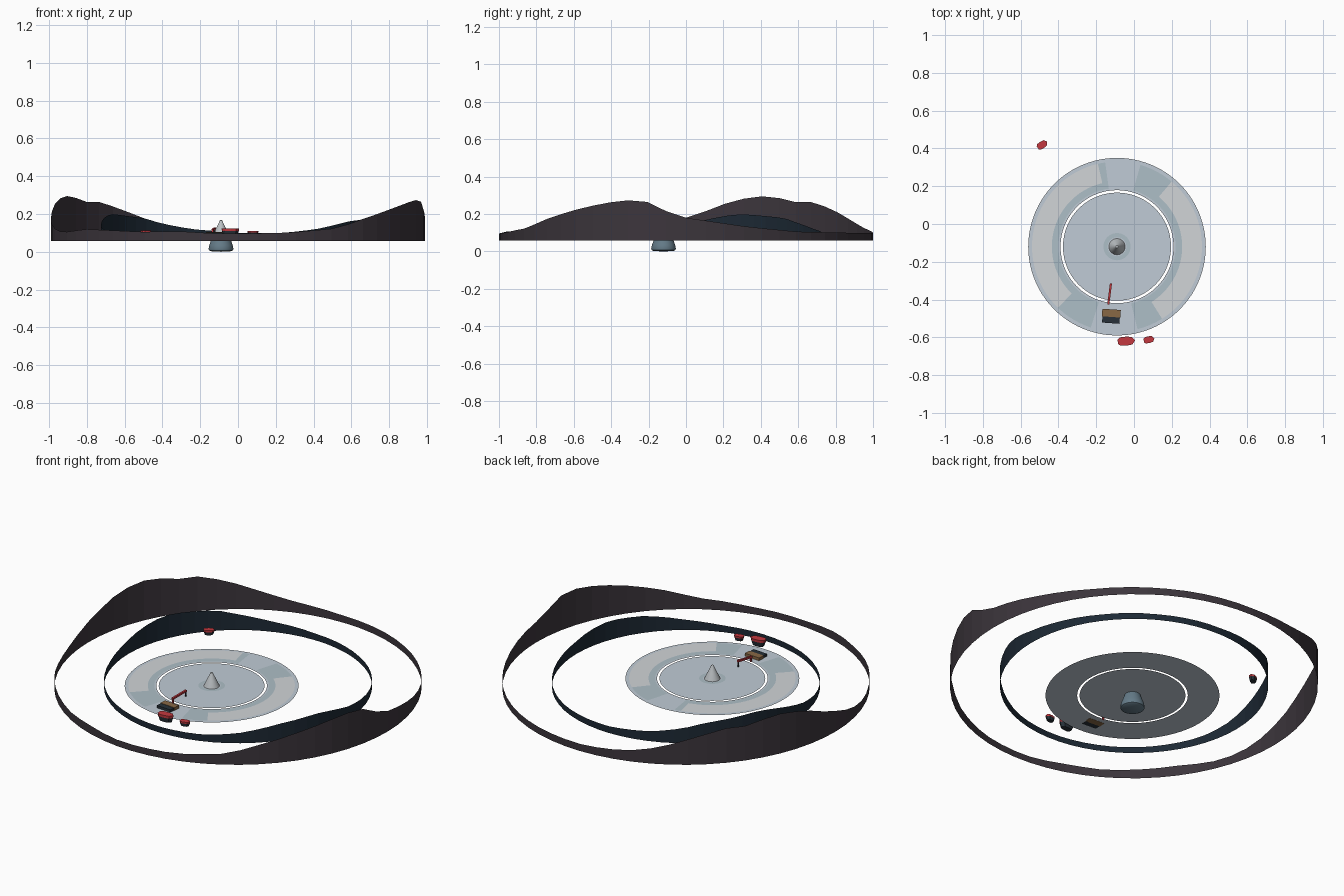
import bpy, bmesh, math
from mathutils import Matrix, Vector

if "Cube" in bpy.data.objects:
    bpy.data.objects.remove(bpy.data.objects["Cube"])

CX, CY, SEA = -0.09, -0.12, 0.087


def material(name, rgb):
    m = bpy.data.materials.new(name)
    m.diffuse_color = (*rgb, 1)
    m.use_nodes = True
    m.node_tree.nodes["Principled BSDF"].inputs["Base Color"].default_value = m.diffuse_color
    return m


ROCK = material("dusk_rock", (0.045, 0.036, 0.045))
NAVY = material("navy_rock", (0.012, 0.022, 0.035))
WATER = material("pale_water", (0.53, 0.6, 0.67))
PALE = material("pale_ice", (0.64, 0.66, 0.68))
BLUE = material("blue_ice", (0.42, 0.52, 0.57))
STEEL = material("light_steel", (0.5, 0.53, 0.55))
DEEP = material("submerged_blue", (0.13, 0.2, 0.25))
RED = material("red_paint", (0.55, 0.04, 0.05))
DARK = material("dark_hull", (0.02, 0.03, 0.04))
WOOD = material("brown_deck", (0.25, 0.14, 0.06))


def finish(name, bm, mats, smooth=False):
    bmesh.ops.recalc_face_normals(bm, faces=bm.faces)
    me = bpy.data.meshes.new(name)
    bm.to_mesh(me)
    bm.free()
    for m in mats:
        me.materials.append(m)
    ob = bpy.data.objects.new(name, me)
    bpy.context.collection.objects.link(ob)
    if smooth:
        for o in bpy.context.selected_objects:
            o.select_set(False)
        ob.select_set(True)
        bpy.context.view_layer.objects.active = ob
        bpy.ops.object.shade_smooth_by_angle(angle=math.radians(30))
    return ob


def interp(keys, a):
    pts = keys + [(keys[0][0] + 360, keys[0][1])]
    a = (a - keys[0][0]) % 360 + keys[0][0]
    for (a0, h0), (a1, h1) in zip(pts, pts[1:]):
        if a0 <= a <= a1:
            return h0 + (h1 - h0) * (a - a0) / (a1 - a0)


def ridge(name, rx, ry, base, keys, mat, n=60):
    """Upright curtain ring whose skyline follows (angle, height) keys."""
    bm = bmesh.new()
    rows = []
    for i in range(n):
        a = 360 * i / n
        x, y = rx * math.cos(math.radians(a)), ry * math.sin(math.radians(a))
        rows.append((bm.verts.new((x, y, base)), bm.verts.new((x, y, interp(keys, a)))))
    for i in range(n):
        (a, b), (c, d) = rows[i], rows[(i + 1) % n]
        bm.faces.new((a, c, d, b))
    return finish(name, bm, [mat])


def arc(name, r0, r1, a0, a1, z, mat):
    """Flat ring sector around the capsule."""
    bm = bmesh.new()
    n = max(4, int((a1 - a0) / 4))
    prev = None
    for i in range(n + 1):
        a = math.radians(a0 + (a1 - a0) * i / n)
        cur = [bm.verts.new((CX + r * math.cos(a), CY + r * math.sin(a), z)) for r in (r0, r1)]
        if prev:
            bm.faces.new((prev[0], prev[1], cur[1], cur[0]))
        prev = cur
    bmesh.ops.remove_doubles(bm, verts=bm.verts, dist=1e-5)
    ob = finish(name, bm, [mat])
    if ob.data.polygons[0].normal.z < 0:
        ob.data.flip_normals()
    return ob


def box(name, c, size, mat, rot=0):
    bm = bmesh.new()
    bmesh.ops.create_cube(bm, size=1, matrix=Matrix.Translation(c)
                          @ Matrix.Rotation(math.radians(rot), 4, 'Z') @ Matrix.Diagonal((*size, 1)))
    return finish(name, bm, [mat])


def beam(name, p, q, w, mat):
    p, q = Vector(p), Vector(q)
    bm = bmesh.new()
    bmesh.ops.create_cube(bm, size=1, matrix=Matrix.Translation((p + q) / 2)
                          @ (q - p).to_track_quat('Z', 'Y').to_matrix().to_4x4()
                          @ Matrix.Diagonal((w, w, (q - p).length, 1)))
    return finish(name, bm, [mat])


def boat(name, x, y, length, width, z0, z1, rot):
    """Dark tapered hull with a red top."""
    outline = [(-.5, -.25), (-.36, -.46), (0, -.5), (.32, -.42), (.5, 0),
               (.32, .42), (0, .5), (-.36, .46), (-.5, .25)]
    levels = [(z0, .75), (z0 + .65 * (z1 - z0), .96), (z1, 1)]
    c, s = math.cos(math.radians(rot)), math.sin(math.radians(rot))
    bm = bmesh.new()
    rings = []
    for z, k in levels:
        rings.append([bm.verts.new((x + k * (u * length * c - v * width * s),
                                    y + k * (u * length * s + v * width * c), z)) for u, v in outline])
    n = len(outline)
    bm.faces.new(rings[0])
    for j in range(2):
        for i in range(n):
            k = (i + 1) % n
            f = bm.faces.new((rings[j][i], rings[j][k], rings[j + 1][k], rings[j + 1][i]))
            f.material_index = j
    bm.faces.new(rings[2]).material_index = 1
    return finish(name, bm, [DARK, RED])


# Two mountain rings
ridge("outer_ridge", 0.99, 1.0, 0.058, [
    (0, .18), (6, .165), (12, .15), (20, .13), (37, .105), (60, .10), (90, .10), (100, .11),
    (110, .13), (118, .165), (125, .205), (132, .24), (137, .265), (143, .26), (150, .285),
    (156, .295), (163, .28), (168, .255), (174, .215), (180, .18), (187, .14), (195, .11),
    (205, .105), (215, .12), (225, .115), (240, .105), (250, .11), (265, .095), (285, .10),
    (302, .125), (311, .17), (323, .22), (333, .255), (341, .275), (348, .265), (354, .215)], ROCK)
ridge("inner_ridge", 0.725, 0.725, 0.06, [
    (0, .135), (15, .115), (35, .10), (60, .095), (90, .10), (110, .12), (124, .15), (134, .18),
    (142, .187), (155, .20), (164, .19), (173, .165), (185, .13), (200, .105), (230, .095),
    (265, .095), (290, .10), (305, .12), (323, .16), (340, .175), (350, .16)], NAVY)

# Lake surface: inner disc, narrow gap, outer ring, pale and blue patches
arc("lake_center", 0, 0.286, 0, 360, SEA, WATER)
arc("lake_outer", 0.299, 0.47, 0, 360, SEA, WATER)
arc("foam_ring", 0.05, 0.072, 0, 360, SEA + .001, BLUE)
for i, (a0, a1) in enumerate([(103, 226), (-58, 50)]):
    arc(f"pale_patch_{i}", 0.345, 0.45, a0, a1, SEA + .0015, PALE)
    arc(f"blue_strip_{i}", 0.31, 0.345, a0 - 5, a1, SEA + .001, BLUE)
for i, (a0, a1) in enumerate([(50, 74), (226, 252), (284, 302), (98, 103)]):
    arc(f"blue_patch_{i}", 0.31, 0.45, a0, a1, SEA + .001, BLUE)

# Floating capsule, lathed
profile = [(0, 0), (.055, .003), (.064, .008), (.066, .015), (.062, .035), (.043, SEA),
           (.025, .125), (.012, .153), (.007, .165), (0, .17)]
bm = bmesh.new()
N = 32
rings = [[bm.verts.new((CX + r * math.cos(2 * math.pi * i / N), CY + r * math.sin(2 * math.pi * i / N), z))
          for i in range(N)] for r, z in profile]
for j in range(len(rings) - 1):
    for i in range(N):
        k = (i + 1) % N
        f = bm.faces.new((rings[j][i], rings[j][k], rings[j + 1][k], rings[j + 1][i]))
        f.material_index = 0 if j < 5 else 1
bmesh.ops.remove_doubles(bm, verts=bm.verts, dist=1e-5)
finish("capsule", bm, [DEEP, STEEL], smooth=True)

# Work platform with crane
box("platform_deck", (-.12, -.472, .095), (.098, .04, .018), WOOD, -4)
box("platform_hull", (-.122, -.507, .094), (.092, .036, .016), DARK, -4)
beam("crane_mast", (-.135, -.42, .085), (-.135, -.42, .116), .009, RED)
beam("crane_boom", (-.136, -.425, .113), (-.122, -.315, .124), .011, RED)
beam("crane_hook", (-.122, -.318, .09), (-.122, -.318, .122), .006, DARK)

# Boats
boat("boat_large", -.04, -.62, .092, .048, .082, .124, 4)
boat("boat_small", .08, -.612, .058, .036, .083, .111, 12)
boat("boat_far", -.485, .42, .06, .038, .082, .112, 33)
